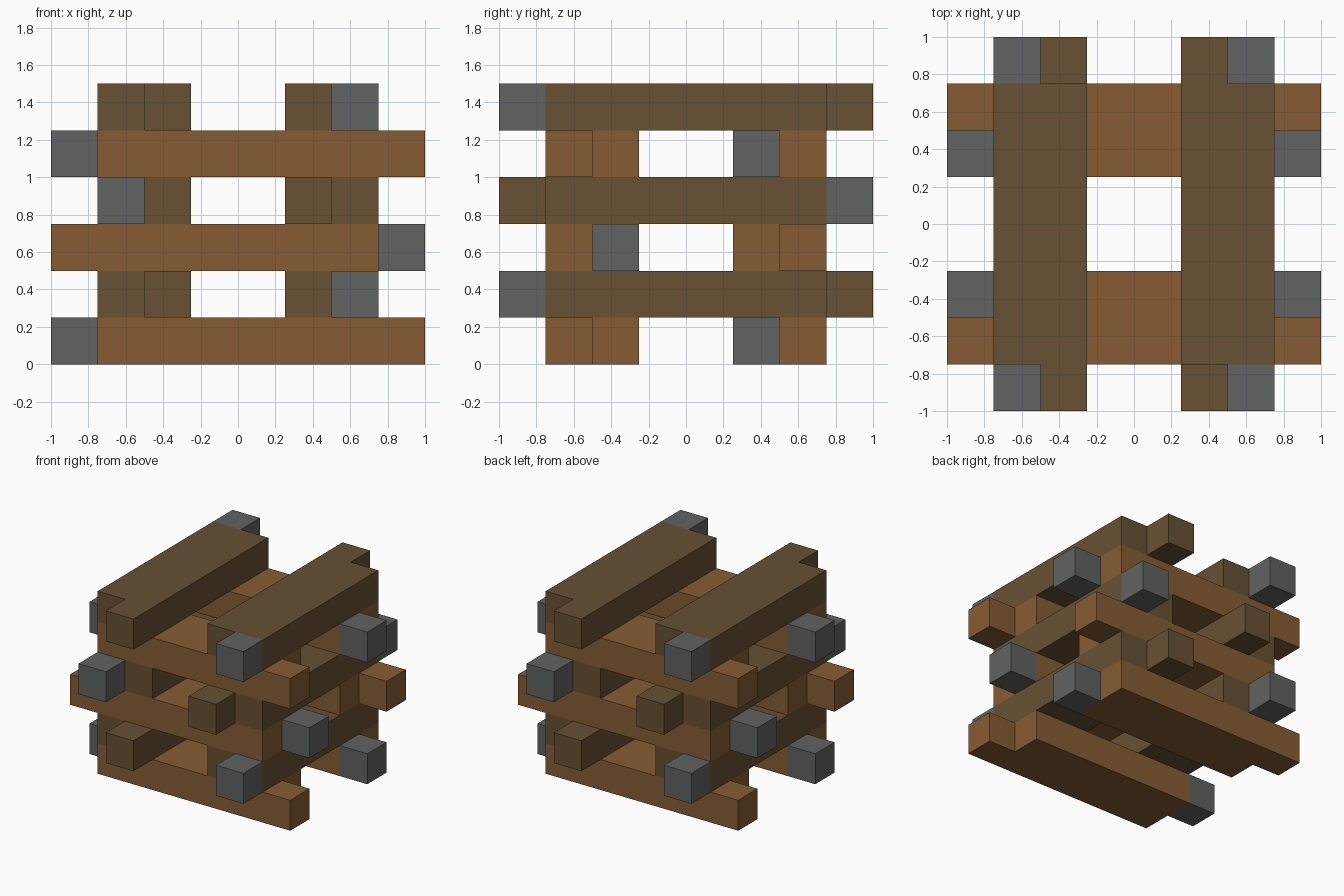
import bpy
import bmesh

if "Cube" in bpy.data.objects:
    bpy.data.objects.remove(bpy.data.objects["Cube"], do_unlink=True)

U = 0.25  # square section of a tab; every size is a multiple of it


def material(name, rgb):
    mat = bpy.data.materials.new(name)
    mat.use_nodes = True
    mat.diffuse_color = (*rgb, 1)
    mat.node_tree.nodes["Principled BSDF"].inputs["Base Color"].default_value = (*rgb, 1)
    return mat


LIGHT = material("light brown wood", (0.239, 0.107, 0.034))
DARK = material("dark brown wood", (0.136, 0.082, 0.033))
GREY = material("grey metal", (0.117, 0.125, 0.120))


def extrude_outline(name, outline, level, mat):
    """Extrude a flat outline, in units, up by one unit at the given level."""
    bm = bmesh.new()
    face = bm.faces.new([bm.verts.new((x * U, y * U, level * U)) for x, y in outline])
    top = bmesh.ops.extrude_face_region(bm, geom=[face])["geom"]
    bmesh.ops.translate(bm, vec=(0, 0, U),
                        verts=[v for v in top if isinstance(v, bmesh.types.BMVert)])
    bmesh.ops.recalc_face_normals(bm, faces=bm.faces)
    mesh = bpy.data.meshes.new(name)
    bm.to_mesh(mesh)
    bm.free()
    mesh.materials.append(mat)
    obj = bpy.data.objects.new(name, mesh)
    bpy.context.collection.objects.link(obj)


def beam(name, level, turn):
    """Beam with a wooden tab at one end and a grey tab at the other."""
    along_x = level % 2 == 0
    flip = 1 if level in (0, 3, 4) else -1       # end carrying the wooden tab
    wood, grey = (-3, -1) if along_x else (-1, -3)  # outer edge of each tab

    def place(points):
        spots = [(u * flip * turn, v * turn) for u, v in points]
        return spots if along_x else [(v, u) for u, v in spots]

    body = [(-3, grey), (-3, wood), (4, wood), (4, -2), (3, -2), (3, grey)]
    cap = [(-4, -2), (-3, -2), (-3, grey), (-4, grey)]
    extrude_outline(name, place(body), level, LIGHT if along_x else DARK)
    extrude_outline(name + "_grey_tab", place(cap), level, GREY)


# Six crossing layers, each a pair of beams half a turn apart
for level in range(6):
    sides = ("front", "back") if level % 2 == 0 else ("right", "left")
    for side, turn in zip(sides, (1, -1)):
        beam(f"{side}_beam_layer_{level + 1}", level, turn)
